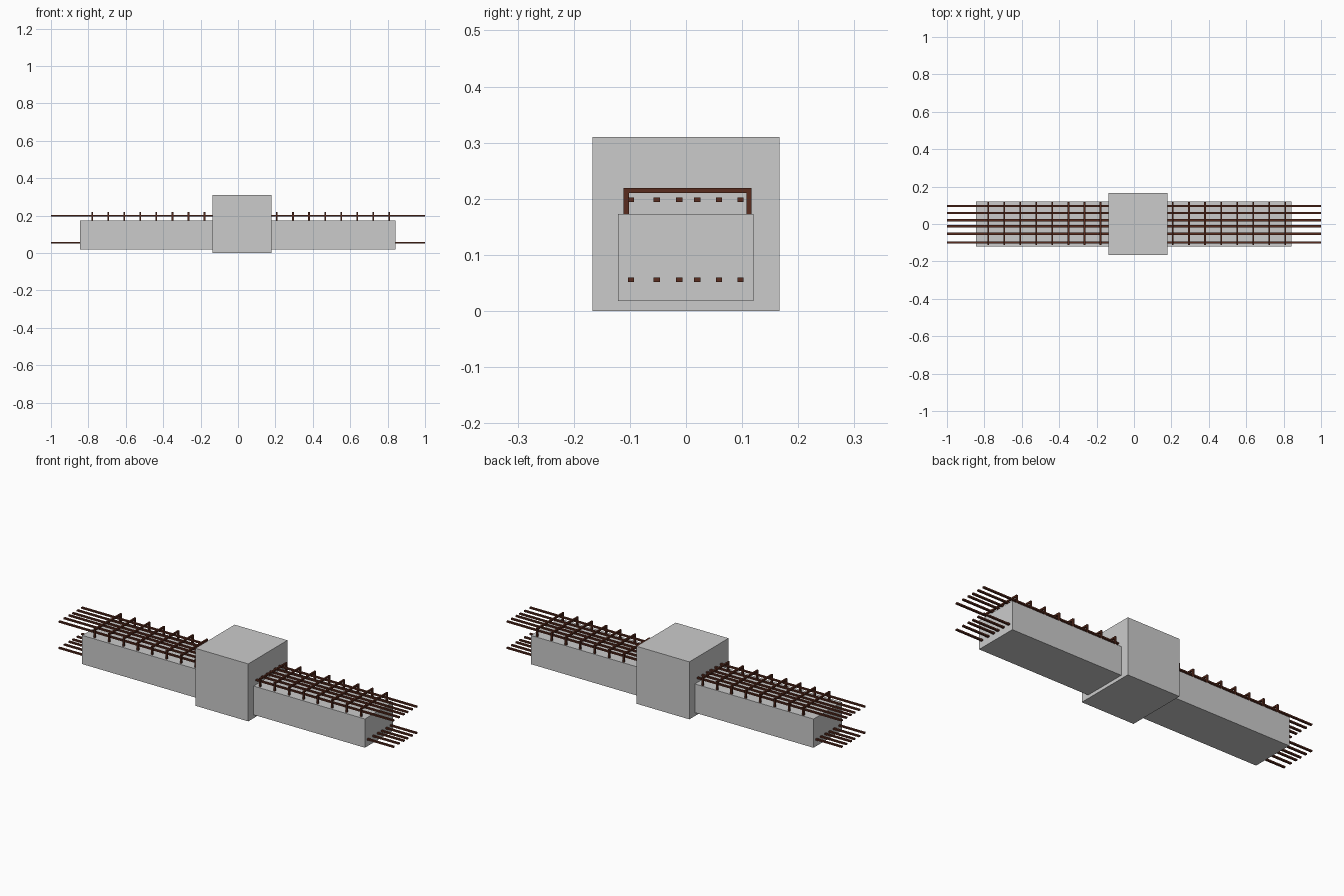
import bpy, bmesh
from mathutils import Matrix, Vector

if "Cube" in bpy.data.objects:
    bpy.data.objects.remove(bpy.data.objects["Cube"])

rust = bpy.data.materials.new("rusty_steel")
rust.diffuse_color = (0.10, 0.025, 0.013, 1)
rust.use_nodes = True
rust.node_tree.nodes["Principled BSDF"].inputs["Base Color"].default_value = rust.diffuse_color


def boxes(name, spans, mat=None):
    """One object made of boxes, each given as (min corner, max corner)."""
    bm = bmesh.new()
    for lo, hi in spans:
        lo, hi = Vector(lo), Vector(hi)
        m = Matrix.Translation((lo + hi) / 2) @ Matrix.Diagonal((*(hi - lo), 1))
        bmesh.ops.create_cube(bm, size=1, matrix=m)
    me = bpy.data.meshes.new(name)
    bm.to_mesh(me)
    bm.free()
    ob = bpy.data.objects.new(name, me)
    bpy.context.collection.objects.link(ob)
    if mat:
        me.materials.append(mat)
    return ob


# Concrete parts
boxes("concrete_beam", [((-0.845, -0.121, 0.018), (0.842, 0.120, 0.173))])
boxes("column_block", [((-0.137, -0.167, 0.0), (0.178, 0.167, 0.31))])

# Long reinforcing bars, an upper and a lower row
BAR_Y = (-0.098, -0.052, -0.012, 0.020, 0.059, 0.097)
for name, z in (("upper_bars", 0.198), ("lower_bars", 0.056)):
    boxes(name, [((-1, y - 0.0055, z - 0.004), (1, y + 0.0055, z + 0.004))
                 for y in BAR_Y], rust)

# Closed stirrups around the bars, their lower part cast into the beam
Y0, Y1, Z0, Z1, T = -0.111, 0.117, 0.036, 0.219, 0.009


def stirrup(name, x):
    a, b = x - T / 2, x + T / 2
    boxes(name, [((a, Y0, Z0), (b, Y0 + T, Z1)),
                 ((a, Y1 - T, Z0), (b, Y1, Z1)),
                 ((a, Y0 + T, Z1 - T), (b, Y1 - T, Z1)),
                 ((a, Y0 + T, Z0), (b, Y1 - T, Z0 + T))], rust)


for side, start in (("left", -0.780), ("right", 0.208)):
    for i in range(8):
        stirrup(f"{side}_stirrup_{i + 1}", start + i * 0.0859)
